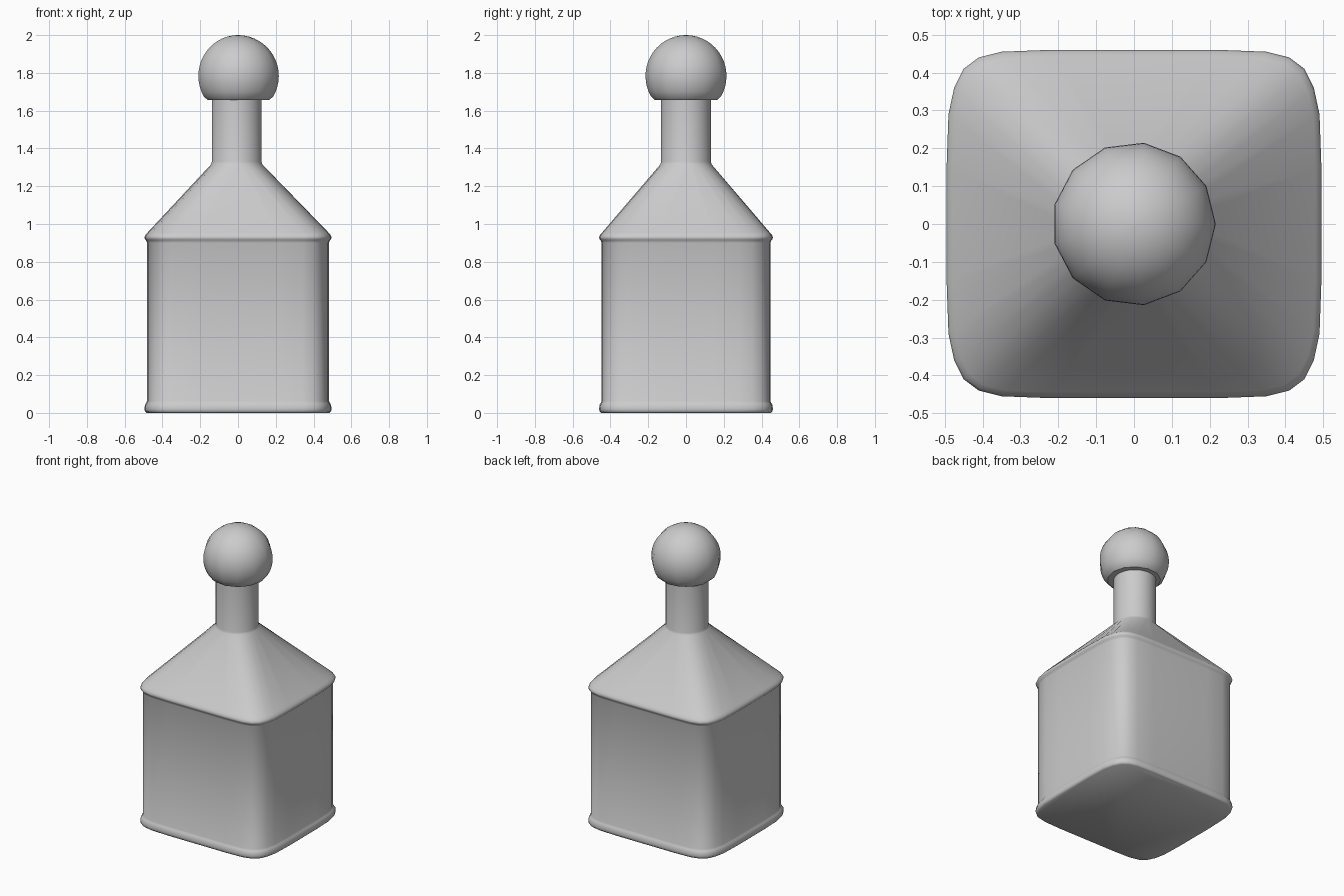
import bpy, bmesh
from math import sin, cos, pi, radians, sqrt, asin

if "Cube" in bpy.data.objects:
    bpy.data.objects.remove(bpy.data.objects["Cube"])

# one quarter of the rounded rectangular outline, +x side towards +y side
QUARTER = [(.495, .15), (.49, .29), (.475, .36), (.45, .41), (.41, .44), (.35, .455), (.22, .46)]
OUTLINE = (QUARTER + [(-x, y) for x, y in reversed(QUARTER)]
           + [(-x, -y) for x, y in QUARTER] + [(x, -y) for x, y in reversed(QUARTER)])
N = len(OUTLINE)


def rect_ring(z, inset):
    sx, sy = 1 - inset / .493, 1 - inset / .46
    return [(x * sx, y * sy, z) for x, y in OUTLINE]


def round_ring(z, r, n, cx=0.0, phase=0.0):
    return [(cx + r * cos(2 * pi * (i + phase) / n), r * sin(2 * pi * (i + phase) / n), z)
            for i in range(n)]


def loft(name, rings, angle):
    bm = bmesh.new()
    loops = [[bm.verts.new(p) for p in ring] for ring in rings]
    for a, b in zip(loops, loops[1:]):
        n = len(a)
        for i in range(n):
            j = (i + 1) % n
            bm.faces.new((a[i], a[j], b[j], b[i]))
    bm.faces.new(loops[0][::-1])
    bm.faces.new(loops[-1])
    mesh = bpy.data.meshes.new(name)
    bm.to_mesh(mesh)
    bm.free()
    ob = bpy.data.objects.new(name, mesh)
    bpy.context.collection.objects.link(ob)
    bpy.ops.object.select_all(action='DESELECT')
    ob.select_set(True)
    bpy.context.view_layer.objects.active = ob
    bpy.ops.object.shade_smooth_by_angle(angle=radians(angle))
    return ob


# square bottle: base flange, straight walls, rim, sloped shoulder, round neck
rings = [rect_ring(z, i) for z, i in [
    (0, .01), (.008, .002), (.02, 0), (.042, .002), (.052, .008), (.062, .013),
    (.90, .013), (.912, .009), (.92, .002), (.93, 0), (.942, .005), (.955, .016)]]
neck = [round_ring(z, r, N, -.007, .5) for z, r in [(1.315, .137), (1.33, .132), (1.70, .132)]]
loft("bottle", rings + neck, 50)

# ball stopper with 13 sides and a flat underside
C, R = 1.784, .216
start = asin((1.675 - C) / R)
lats = [start + (pi / 2 - .02 - start) * k / 16 for k in range(17)]
ball = [round_ring(1.656, .165, 13)]
ball += [round_ring(C + R * sin(t), R * cos(t), 13) for t in lats]
loft("ball_stopper", ball, 40)
